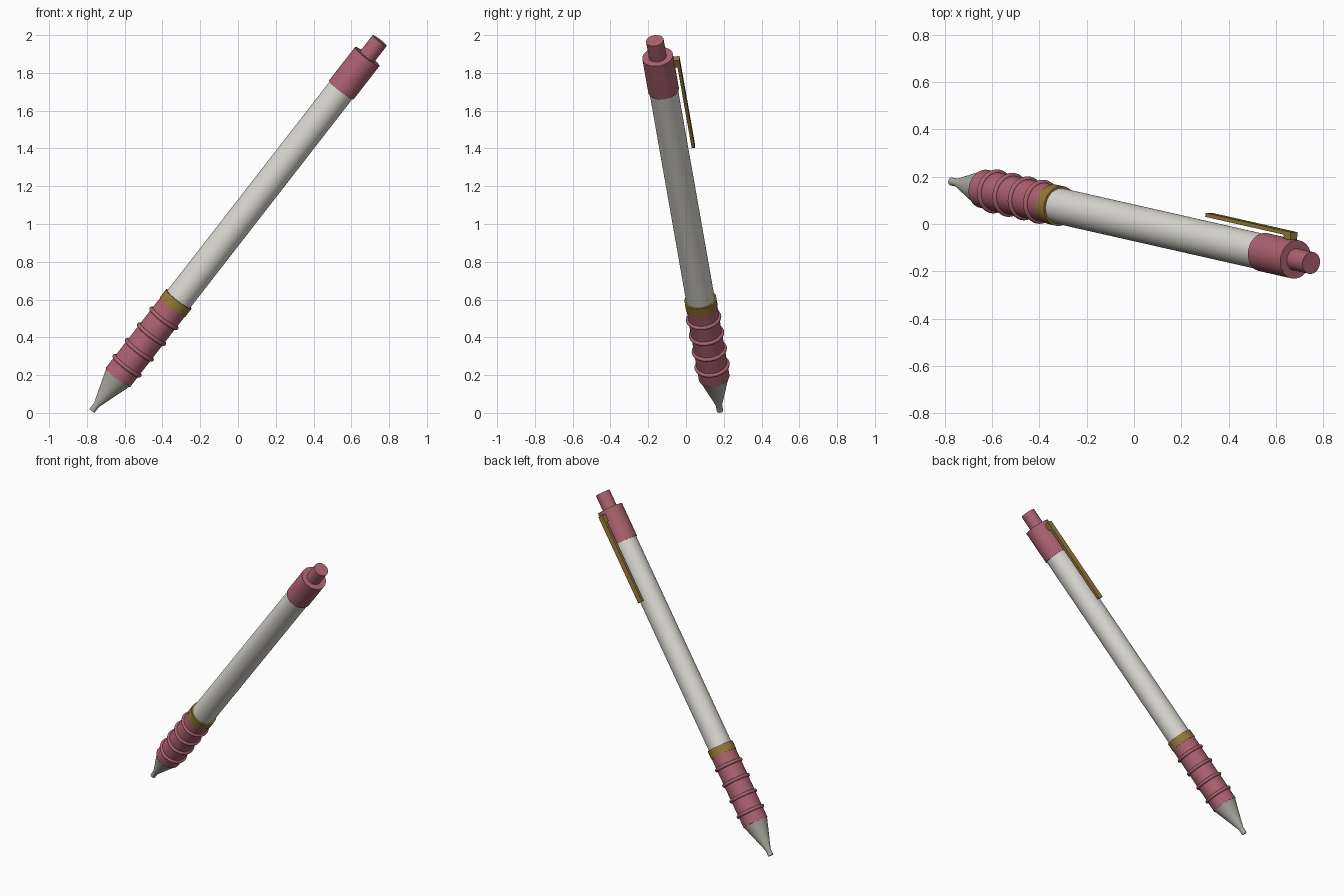
import bpy, bmesh, math
from mathutils import Vector, Matrix

cube = bpy.data.objects.get("Cube")
if cube:
    bpy.data.objects.remove(cube, do_unlink=True)


def material(name, rgb):
    mat = bpy.data.materials.new(name)
    mat.use_nodes = True
    mat.diffuse_color = (*rgb, 1)
    mat.node_tree.nodes["Principled BSDF"].inputs["Base Color"].default_value = (*rgb, 1)
    return mat


rose = material("rose", (0.42, 0.125, 0.165))
ivory = material("ivory", (0.72, 0.70, 0.65))
steel = material("warm grey", (0.44, 0.43, 0.375))
brass = material("brass", (0.30, 0.19, 0.04))

# Pen frame: local z runs from tip to button, local y points to the clip
tip = Vector((-0.773, 0.18, 0.011))
end = Vector((0.75, -0.165, 1.971))
length = (end - tip).length
axis = (end - tip).normalized()
clip_dir = (Vector((0, 1, 0)) - axis * axis.y).normalized()
side = clip_dir.cross(axis)
frame = Matrix((side, clip_dir, axis)).transposed().to_4x4()
frame.translation = tip


def finish(name, bm, mat):
    bmesh.ops.recalc_face_normals(bm, faces=bm.faces)
    mesh = bpy.data.meshes.new(name)
    bm.to_mesh(mesh)
    bm.free()
    mesh.materials.append(mat)
    for poly in mesh.polygons:
        poly.use_smooth = True
    mesh.set_sharp_from_angle(angle=math.radians(35))
    obj = bpy.data.objects.new(name, mesh)
    obj.matrix_world = frame
    bpy.context.collection.objects.link(obj)
    return obj


def lathe(name, profile, mat, closed=False, sides=48):
    """Turn (radius, height) points around the pen axis."""
    bm = bmesh.new()
    rings = []
    for r, z in profile:
        rings.append([bm.verts.new((r * math.cos(a), r * math.sin(a), z))
                      for a in (math.tau * i / sides for i in range(sides))])
    pairs = list(zip(rings, rings[1:]))
    if closed:
        pairs.append((rings[-1], rings[0]))
    else:
        bm.faces.new(rings[0])
        bm.faces.new(rings[-1])
    for low, high in pairs:
        for i in range(sides):
            j = (i + 1) % sides
            bm.faces.new((low[i], low[j], high[j], high[i]))
    return finish(name, bm, mat)


def box(name, low, high, mat):
    low, high = Vector(low), Vector(high)
    bm = bmesh.new()
    bmesh.ops.create_cube(bm, size=1)
    bmesh.ops.scale(bm, vec=high - low, verts=bm.verts)
    bmesh.ops.translate(bm, vec=(low + high) / 2, verts=bm.verts)
    return finish(name, bm, mat)


# Writing end
lathe("tip_cone", [(0.017, 0), (0.017, 0.04), (0.079, 0.228)], steel)
lathe("grip", [(0.082, 0.227), (0.082, 0.703)], rose)
for n in range(4):
    z = 0.305 + 0.107 * n
    ridge = [(0.083 + 0.011 * math.cos(a), z + 0.011 * math.sin(a))
             for a in (math.tau * k / 12 for k in range(12))]
    lathe(f"grip_ridge_{n + 1}", ridge, rose, closed=True)
lathe("band", [(0.085, 0.702), (0.085, 0.756)], brass)

# Body and push button
lathe("barrel", [(0.076, 0.74), (0.076, 2.2)], ivory)
lathe("cap", [(0.082, 2.172), (0.082, 2.398)], rose)
lathe("button", [(0.047, 2.38), (0.047, length)], rose)

# Pocket clip
box("clip_arm", (-0.018, 0.096, 1.778), (0.018, 0.113, 2.372), brass)
box("clip_mount", (-0.018, 0.07, 2.325), (0.018, 0.1, 2.372), brass)
